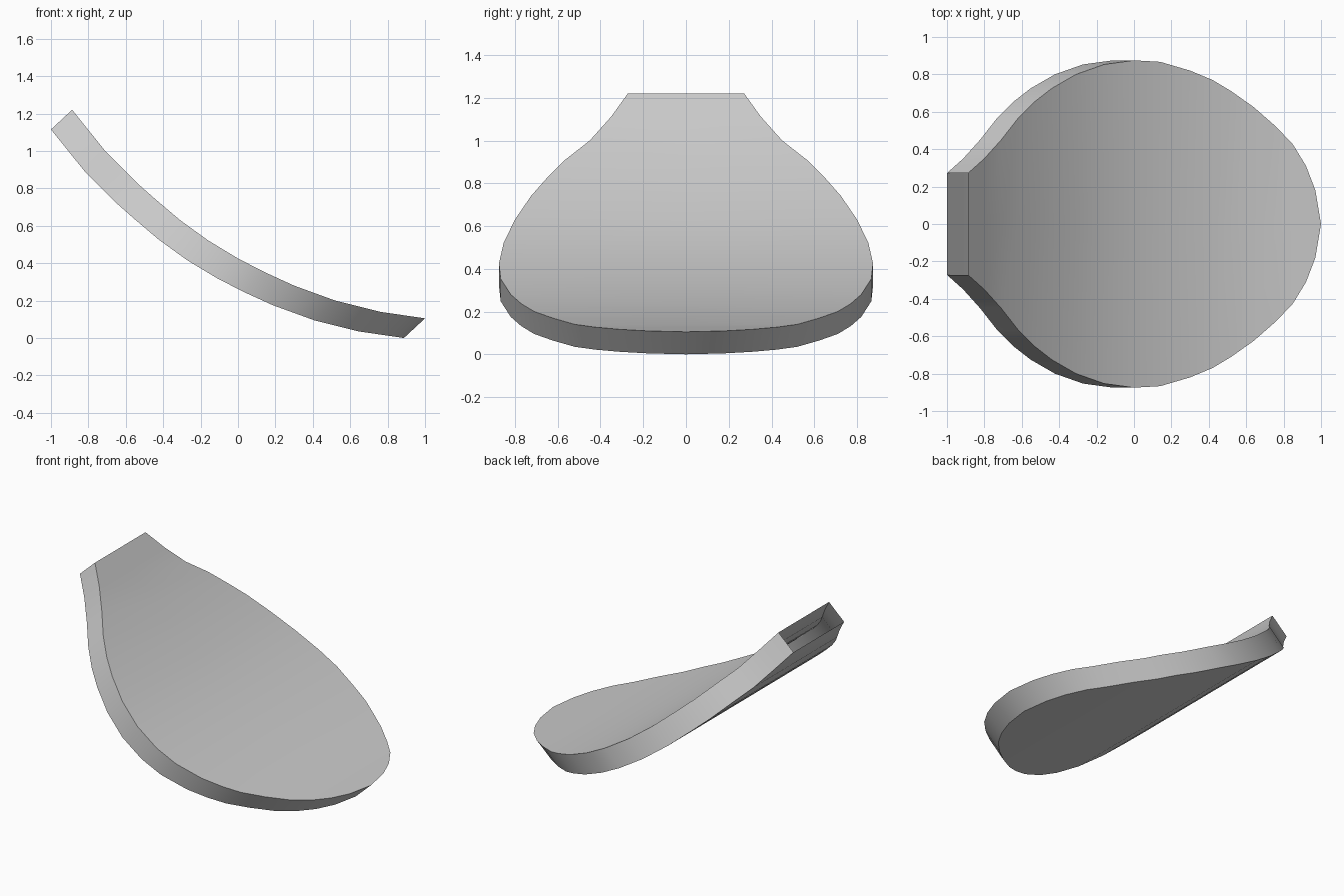
import bpy, bmesh
from mathutils import Vector

cube = bpy.data.objects.get("Cube")
if cube:
    bpy.data.objects.remove(cube)

# Side profile of the upper sheet (x, z)
PROFILE = [(-0.887, 1.22), (-0.71, 1.0), (-0.52, 0.81), (-0.33, 0.645), (-0.13, 0.5),
           (0.07, 0.385), (0.3, 0.28), (0.52, 0.2), (0.76, 0.14), (1.0, 0.105)]
# Half outline of the upper sheet (x, half width), narrow end to round tip
OUTLINE = [(-0.887, 0.272), (-0.8, 0.35), (-0.71, 0.45), (-0.62, 0.565), (-0.53, 0.655),
           (-0.44, 0.725), (-0.31, 0.8), (-0.16, 0.853), (0.0, 0.875), (0.14, 0.867),
           (0.3, 0.82), (0.42, 0.77), (0.52, 0.71), (0.64, 0.625), (0.76, 0.52),
           (0.85, 0.425), (0.92, 0.31), (0.97, 0.18)]
TIP = 1.0
DEPTH = Vector((-0.113, 0, -0.105))


def height(x):
    """Height of the upper sheet at x."""
    for (xa, za), (xb, zb) in zip(PROFILE, PROFILE[1:]):
        if x <= xb:
            return za + (zb - za) * (x - xa) / (xb - xa)
    return PROFILE[-1][1]


def sheet(bm, offset):
    """One curved sheet; returns its rim from one end corner to the other."""
    def vert(x, y):
        return bm.verts.new(Vector((x, y, height(x))) + offset)
    rows = [[vert(x, s * w) for s in (-1, 0, 1)] for x, w in OUTLINE]
    tip = vert(TIP, 0)
    for a, b in zip(rows, rows[1:]):
        for i in (0, 1):
            bm.faces.new((a[i], b[i], b[i + 1], a[i + 1]))
    last = rows[-1]
    for i in (0, 1):
        bm.faces.new((last[i], tip, last[i + 1]))
    return [r[0] for r in rows] + [tip] + [r[2] for r in reversed(rows)]


# Hollow blade: two sheets joined by a rim wall, open at the narrow end
bm = bmesh.new()
upper = sheet(bm, Vector())
lower = sheet(bm, DEPTH)
for i in range(len(upper) - 1):
    bm.faces.new((upper[i], lower[i], lower[i + 1], upper[i + 1]))
bmesh.ops.recalc_face_normals(bm, faces=bm.faces)
bm.faces.ensure_lookup_table()
if bm.faces[0].normal.z < 0:
    bmesh.ops.reverse_faces(bm, faces=bm.faces)

mesh = bpy.data.meshes.new("curved_blade")
bm.to_mesh(mesh)
bm.free()
blade = bpy.data.objects.new("curved_blade", mesh)
bpy.context.collection.objects.link(blade)

# Plain grey
grey = bpy.data.materials.new("light_grey")
grey.use_nodes = True
colour = (0.6, 0.6, 0.6, 1)
grey.diffuse_color = colour
grey.node_tree.nodes["Principled BSDF"].inputs["Base Color"].default_value = colour
mesh.materials.append(grey)

bpy.ops.object.select_all(action='DESELECT')
blade.select_set(True)
bpy.context.view_layer.objects.active = blade
bpy.ops.object.shade_smooth_by_angle(angle=0.6)
